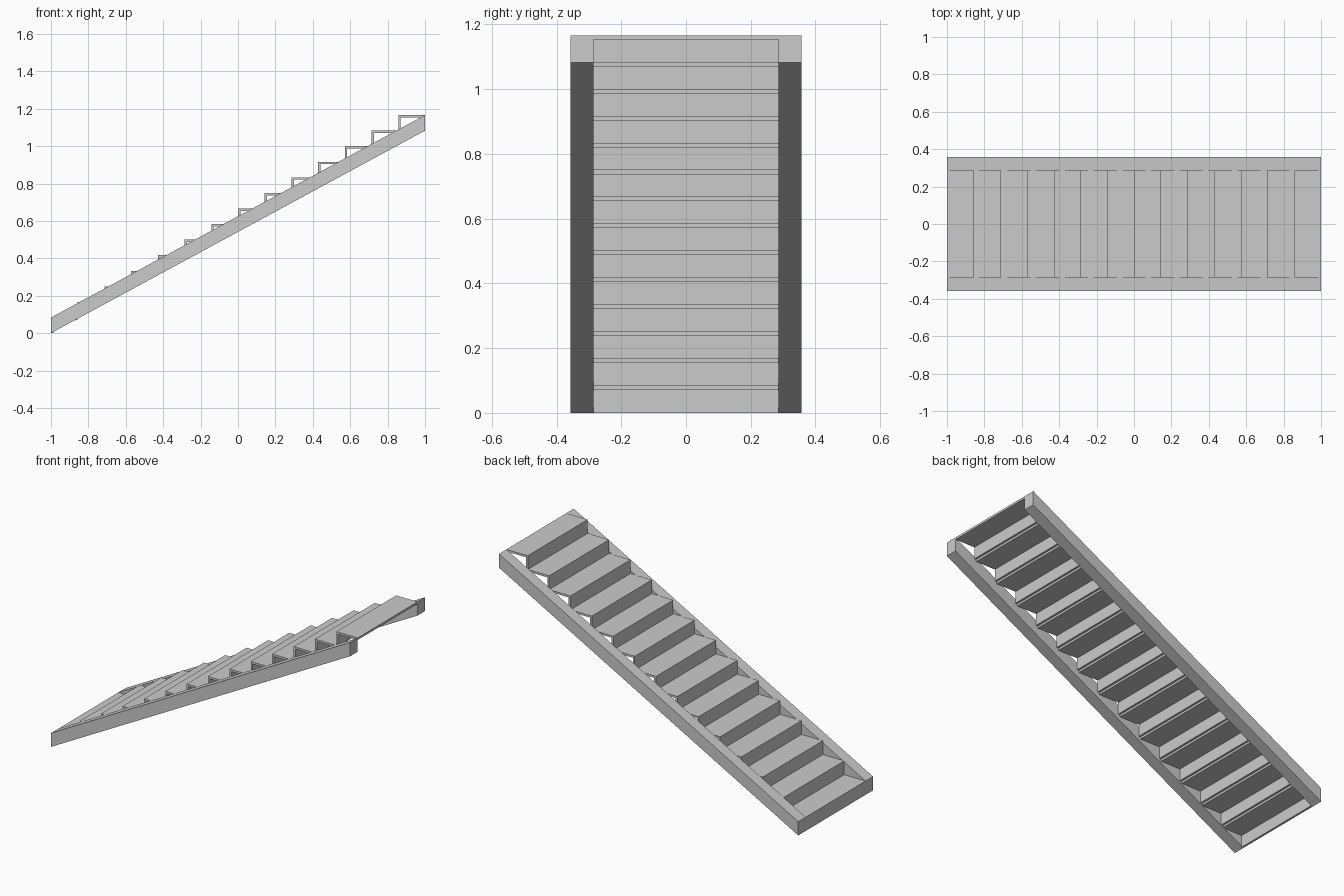
import bpy
import bmesh

STEPS = 14
RUN = 2.0 / STEPS          # depth of one step
TOP = 1.166                # full height
RISE = TOP / STEPS         # height of one step
BOARD = 0.0125             # thickness of treads and risers
INNER, OUTER = 0.286, 0.357

cube = bpy.data.objects.get("Cube")
if cube:
    bpy.data.objects.remove(cube, do_unlink=True)

grey = bpy.data.materials.new("light_grey")
grey.use_nodes = True
colour = (0.6, 0.6, 0.6, 1.0)
grey.diffuse_color = colour
grey.node_tree.nodes["Principled BSDF"].inputs["Base Color"].default_value = colour


def extrude_profile(name, profile, y0, y1):
    """Extrude an x-z outline from y0 to y1."""
    bm = bmesh.new()
    face = bm.faces.new([bm.verts.new((x, y0, z)) for x, z in profile])
    result = bmesh.ops.extrude_face_region(bm, geom=[face])
    verts = [g for g in result["geom"] if isinstance(g, bmesh.types.BMVert)]
    bmesh.ops.translate(bm, verts=verts, vec=(0, y1 - y0, 0))
    bmesh.ops.recalc_face_normals(bm, faces=bm.faces)
    mesh = bpy.data.meshes.new(name)
    bm.to_mesh(mesh)
    bm.free()
    mesh.materials.append(grey)
    obj = bpy.data.objects.new(name, mesh)
    bpy.context.collection.objects.link(obj)
    return obj


def board(name, x0, x1, z0, z1):
    return extrude_profile(name, [(x0, z0), (x1, z0), (x1, z1), (x0, z1)], -INNER, INNER)


# Sloping side beams
beam = [(-1, 0), (1, TOP - RISE), (1, TOP), (-1, RISE)]
extrude_profile("right_stringer", beam, -OUTER, -INNER)
extrude_profile("left_stringer", beam, INNER, OUTER)

# Each step is a riser with a tread behind its top edge
for i in range(STEPS):
    x, z = -1 + i * RUN, i * RISE
    board(f"riser_{i + 1}", x, x + BOARD, z, z + RISE - BOARD)
    board(f"tread_{i + 1}", x, x + RUN, z + RISE - BOARD, z + RISE)
